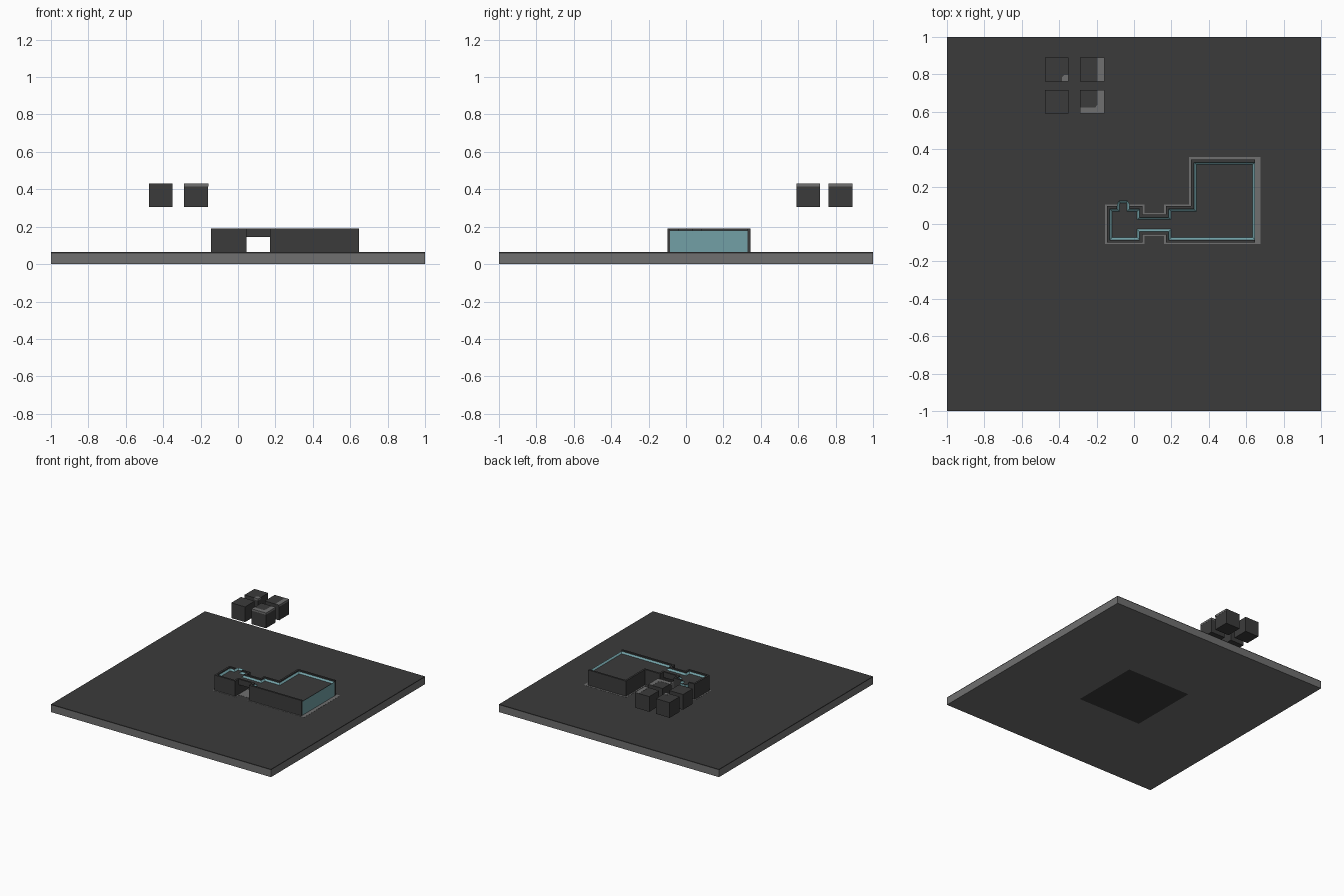
import bpy, bmesh
from mathutils import Vector

old = bpy.data.objects.get("Cube")
if old:
    bpy.data.objects.remove(old, do_unlink=True)


def material(name, rgb):
    m = bpy.data.materials.new(name)
    m.use_nodes = True
    m.diffuse_color = (*rgb, 1)
    m.node_tree.nodes["Principled BSDF"].inputs["Base Color"].default_value = (*rgb, 1)
    return m


DARK = material("charcoal", (0.044, 0.044, 0.044))
GREY = material("mid grey", (0.16, 0.16, 0.16))
TEAL = material("muted teal", (0.168, 0.352, 0.381))


def finish(name, bm, *mats):
    me = bpy.data.meshes.new(name)
    bm.to_mesh(me)
    bm.free()
    for m in mats:
        me.materials.append(m)
    ob = bpy.data.objects.new(name, me)
    bpy.context.collection.objects.link(ob)


def extruded(outline, z0, z1):
    """Vertical extrusion of a closed outline."""
    bm = bmesh.new()
    face = bm.faces.new([bm.verts.new((x, y, z0)) for x, y in outline])
    up = bmesh.ops.extrude_face_region(bm, geom=[face])["geom"]
    bmesh.ops.translate(bm, vec=(0, 0, z1 - z0),
                        verts=[v for v in up if isinstance(v, bmesh.types.BMVert)])
    bmesh.ops.recalc_face_normals(bm, faces=bm.faces)
    bm.normal_update()
    return bm


def prism(name, outline, z0, z1, mat):
    finish(name, extruded(outline, z0, z1), mat)


def rect(x0, x1, y0, y1):
    return [(x0, y0), (x1, y0), (x1, y1), (x0, y1)]


def offset(path, d):
    """Shift an open counter-clockwise path inwards with mitred corners."""
    pts, out = [Vector(p) for p in path], []
    for i, p in enumerate(pts):
        dirs = []
        if i > 0:
            dirs.append((p - pts[i - 1]).normalized())
        if i < len(pts) - 1:
            dirs.append((pts[i + 1] - p).normalized())
        normals = [Vector((-e.y, e.x)) for e in dirs]
        m = sum(normals, Vector((0, 0))).normalized()
        out.append(tuple(p + m * d / m.dot(normals[0])))
    return out


GROUND, RIM, TOP, BEAM = 0.064, 0.18, 0.19, 0.144


def wall(name, path, z0=GROUND):
    prism(name, path + offset(path, 0.015)[::-1], z0, TOP, DARK)


# Ground slab: grey sides and underside, with a dark square under the middle
bm = extruded(rect(-1, 1, -1, 1), 0, 0.057)
bottom = min(bm.faces, key=lambda f: f.calc_center_median().z)
bmesh.ops.inset_region(bm, faces=[bottom], thickness=0.71, use_even_offset=True)
bottom.material_index = 1
finish("ground_slab", bm, GREY, DARK)
prism("ground_surface", rect(-1, 1, -1, 1), 0.057, GROUND, DARK)

# Thin grey footing around both rooms and the passage
prism("footing", [(-0.154, -0.107), (0.055, -0.107), (0.055, -0.064), (0.161, -0.064),
                  (0.161, -0.107), (0.677, -0.107), (0.677, 0.359), (0.294, 0.359),
                  (0.294, 0.105), (0.161, 0.105), (0.161, 0.059), (0.055, 0.059),
                  (0.055, 0.105), (-0.154, 0.105)], GROUND, GROUND + 0.001, GREY)

# Teal room bodies below the roof; the small room has a bay at the back
bay = [(-0.025, 0.08), (-0.025, 0.11), (-0.035, 0.125),
       (-0.08, 0.125), (-0.09, 0.11), (-0.09, 0.08)]
small_back = [(0.03, 0.08)] + bay + [(-0.13, 0.08)]
large_body = [(0.185, -0.085), (0.647, -0.085), (0.647, 0.33), (0.32, 0.33),
              (0.32, 0.08), (0.185, 0.08)]
prism("small_room_body", [(-0.13, -0.085), (0.03, -0.085)] + small_back, GROUND, BEAM, TEAL)
prism("large_room_body", large_body, GROUND, BEAM, TEAL)

# One roof over rooms and passage: teal sloping rim around a sunken dark surface
roof = ([(-0.13, -0.085), (0.03, -0.085), (0.03, -0.041), (0.185, -0.041)]
        + large_body + [(0.185, 0.036), (0.03, 0.036)] + small_back)
bm = extruded(roof, BEAM, RIM)
surface = max(bm.faces, key=lambda f: f.calc_center_median().z)
bmesh.ops.inset_region(bm, faces=[surface], thickness=0.013, depth=-0.012,
                       use_even_offset=True)
surface.material_index = 1
finish("roof", bm, TEAL, DARK)

# Dark outer walls, open at the passage, the bay and the large room's end
wall("passage_front_wall", [(0.045, -0.056), (0.17, -0.056)], BEAM)
wall("passage_back_wall", [(0.17, 0.051), (0.045, 0.051)], BEAM)
wall("small_room_back_wall", [(0.045, 0.036), (0.045, 0.095), (-0.025, 0.095)])
wall("small_room_wall", [(-0.09, 0.095), (-0.145, 0.095), (-0.145, -0.1),
                         (0.045, -0.1), (0.045, -0.041)])
wall("large_room_front_wall", [(0.17, -0.041), (0.17, -0.1), (0.647, -0.1)])
wall("large_room_back_wall", [(0.647, 0.345), (0.305, 0.345), (0.305, 0.095),
                              (0.17, 0.095), (0.17, 0.036)])

# Dark panels closing the walls below the passage
prism("small_room_passage_panel", rect(0.03, 0.045, -0.041, 0.036), GROUND, BEAM, DARK)
prism("large_room_passage_panel", rect(0.17, 0.185, -0.041, 0.036), GROUND, BEAM, DARK)

# Four floating blocks
X0, X1, Y0, Y1 = (-0.475, -0.35), (-0.29, -0.16), (0.591, 0.717), (0.762, 0.891)
for i, (xs, ys) in enumerate([(X0, Y0), (X1, Y0), (X0, Y1), (X1, Y1)]):
    prism(f"floating_block_{i + 1}", rect(*xs, *ys), 0.305, 0.43, DARK)

# Grey edging on three block tops: outer corner, straight and inner notch
LIP = 0.001
edgings = {
    "corner_edging": [(X1[0], Y0[0] - LIP), (X1[1] + LIP, Y0[0] - LIP), (X1[1] + LIP, Y0[1]),
                      (-0.195, Y0[1]), (-0.195, 0.637), (-0.207, 0.624), (X1[0], 0.624)],
    "straight_edging": rect(-0.195, X1[1] + LIP, *Y1),
    "notch_edging": [(-0.386, Y1[0] - LIP), (X0[1] + LIP, Y1[0] - LIP), (X0[1] + LIP, 0.796),
                     (-0.373, 0.796), (-0.386, 0.783)],
}
for name, outline in edgings.items():
    prism(name, outline, 0.416, 0.431, GREY)
